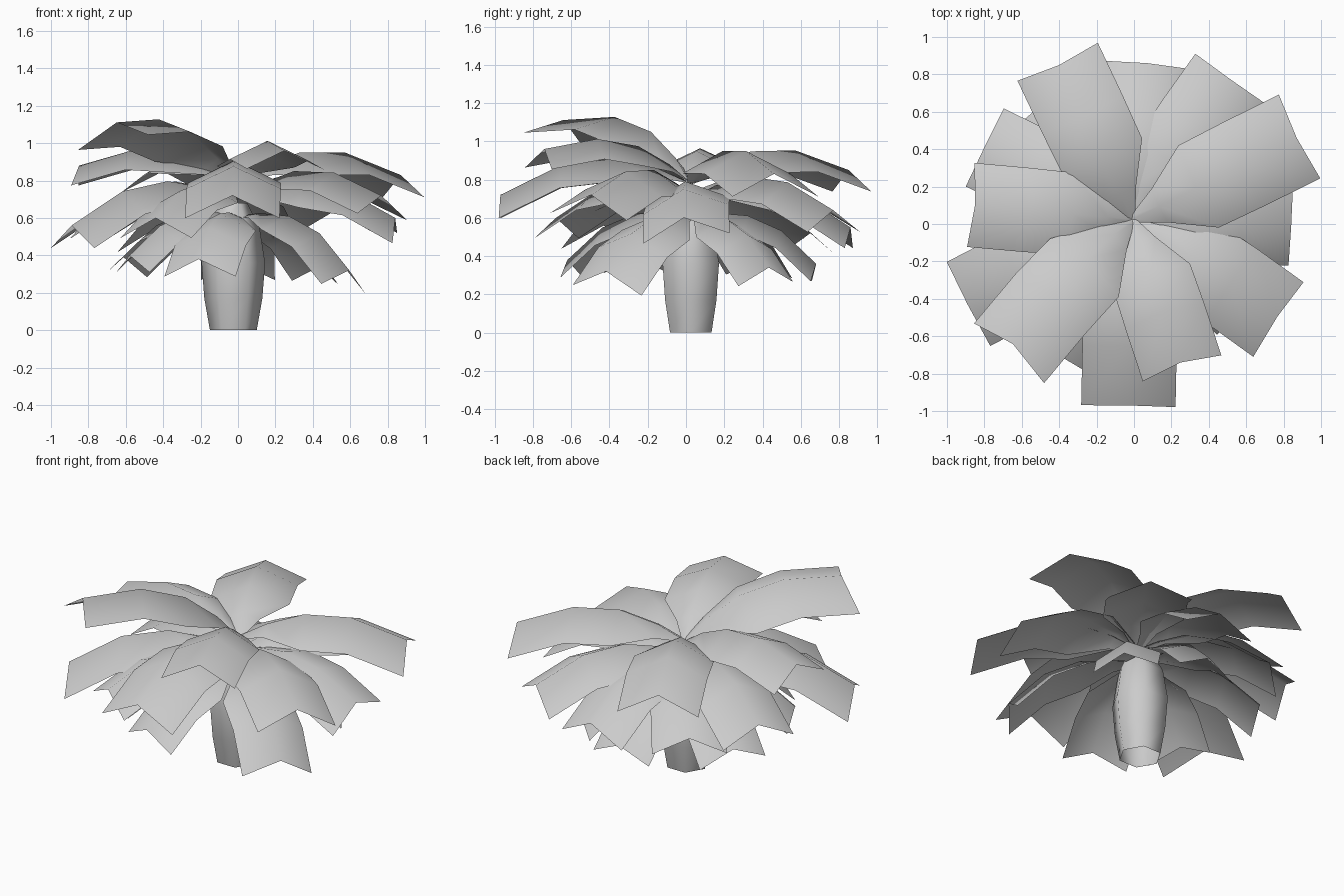
import bpy, math
from mathutils import Matrix, Vector

if "Cube" in bpy.data.objects:
    bpy.data.objects.remove(bpy.data.objects["Cube"])

grey = bpy.data.materials.new("plain_grey")
grey.diffuse_color = (0.6, 0.6, 0.6, 1)
grey.use_nodes = True
grey.node_tree.nodes["Principled BSDF"].inputs["Base Color"].default_value = grey.diffuse_color


def make_object(name, verts, faces):
    mesh = bpy.data.meshes.new(name)
    mesh.from_pydata(verts, [], faces)
    mesh.materials.append(grey)
    mesh.update()
    obj = bpy.data.objects.new(name, mesh)
    bpy.context.collection.objects.link(obj)
    return obj


# Six-sided bulging trunk, open underneath
CX, CY, SIDES = -0.025, 0.025, 6
rings = [(0.0, 0.125), (0.17, 0.155), (0.36, 0.17), (0.55, 0.14), (0.68, 0.075)]
verts = [(CX + r * math.cos(math.tau * i / SIDES), CY + r * math.sin(math.tau * i / SIDES), z)
         for z, r in rings for i in range(SIDES)]
faces = [(k * SIDES + i, k * SIDES + (i + 1) % SIDES,
          (k + 1) * SIDES + (i + 1) % SIDES, (k + 1) * SIDES + i)
         for k in range(len(rings) - 1) for i in range(SIDES)]
n = len(faces)
faces.append(tuple(range(len(verts) - SIDES, len(verts))))
trunk = make_object("trunk", verts, faces)
for p in trunk.data.polygons:
    p.use_smooth = p.index < n

# Leaf stations: distance out, ridge height, half width, drop of the side edges
STATIONS = [(0.0, 0.0, 0.02, 0.0), (0.17, 0.07, 0.10, 0.045), (0.40, 0.115, 0.245, 0.12),
            (0.67, 0.075, 0.25, 0.12), (0.98, -0.09, 0.25, 0.12)]
TIP_LEN = math.hypot(0.98, 0.09)
TIP_ANGLE = math.atan2(-0.09, 0.98)


def leaf(name, tip, base_z, roll=0.0):
    """Arched, ridged leaf from the crown to the given ridge tip."""
    base = Vector((-0.01, 0.025, base_z))
    d = Vector(tip) - base
    scale = d.length / TIP_LEN
    width = scale ** 0.7
    pitch = math.atan2(d.z, math.hypot(d.x, d.y)) - TIP_ANGLE
    m = (Matrix.Translation(base) @ Matrix.Rotation(math.atan2(d.y, d.x), 4, 'Z')
         @ Matrix.Rotation(-pitch, 4, 'Y') @ Matrix.Rotation(roll, 4, 'X'))
    vs = []
    for s, z, w, drop in STATIONS:
        for side in (1, 0, -1):
            vs.append(m @ Vector((s * scale, side * w * width, z * scale - abs(side) * drop * width)))
    fs = []
    for k in range(len(STATIONS) - 1):
        for j in range(2):
            a = k * 3 + j
            fs.append((a, a + 1, a + 4, a + 3))
    obj = make_object(name, vs, fs)
    # Faces look upward
    if sum(p.normal.z * p.area for p in obj.data.polygons) < 0:
        obj.data.flip_normals()
    for p in obj.data.polygons:
        p.use_smooth = True


# Tiers: base height, ridge tips (x, y, z, roll)
tiers = {
    "upper_leaf": (0.78, [
        (-0.03, -0.97, 0.72, 0), (-0.40, 0.85, 0.85, 0), (-0.66, -0.63, 1.11, 0.18),
        (0.87, 0.46, 0.83, 0), (0.25, -0.74, 0.96, -0.02), (-0.85, 0.10, 0.88, 0)]),
    "middle_leaf": (0.70, [
        (0.77, -0.49, 0.72, -0.08), (-0.89, -0.43, 0.56, 0), (-0.80, 0.41, 0.60, 0),
        (0.52, 0.77, 0.64, 0), (0.07, 0.86, 0.55, 0), (0.84, -0.02, 0.60, 0.12),
        (-0.44, -0.68, 0.60, 0), (-0.48, 0.65, 0.52, 0)]),
    "lower_leaf": (0.61, [
        (0.60, -0.41, 0.32, -0.13), (0.44, 0.43, 0.34, 0.06), (0.00, 0.68, 0.36, 0),
        (-0.61, 0.40, 0.39, 0.05), (-0.58, -0.27, 0.40, 0), (-0.21, -0.62, 0.38, 0)]),
}
for name, (base_z, tips) in tiers.items():
    for i, (x, y, z, roll) in enumerate(tips):
        leaf(f"{name}_{i + 1}", (x, y, z), base_z, roll)
